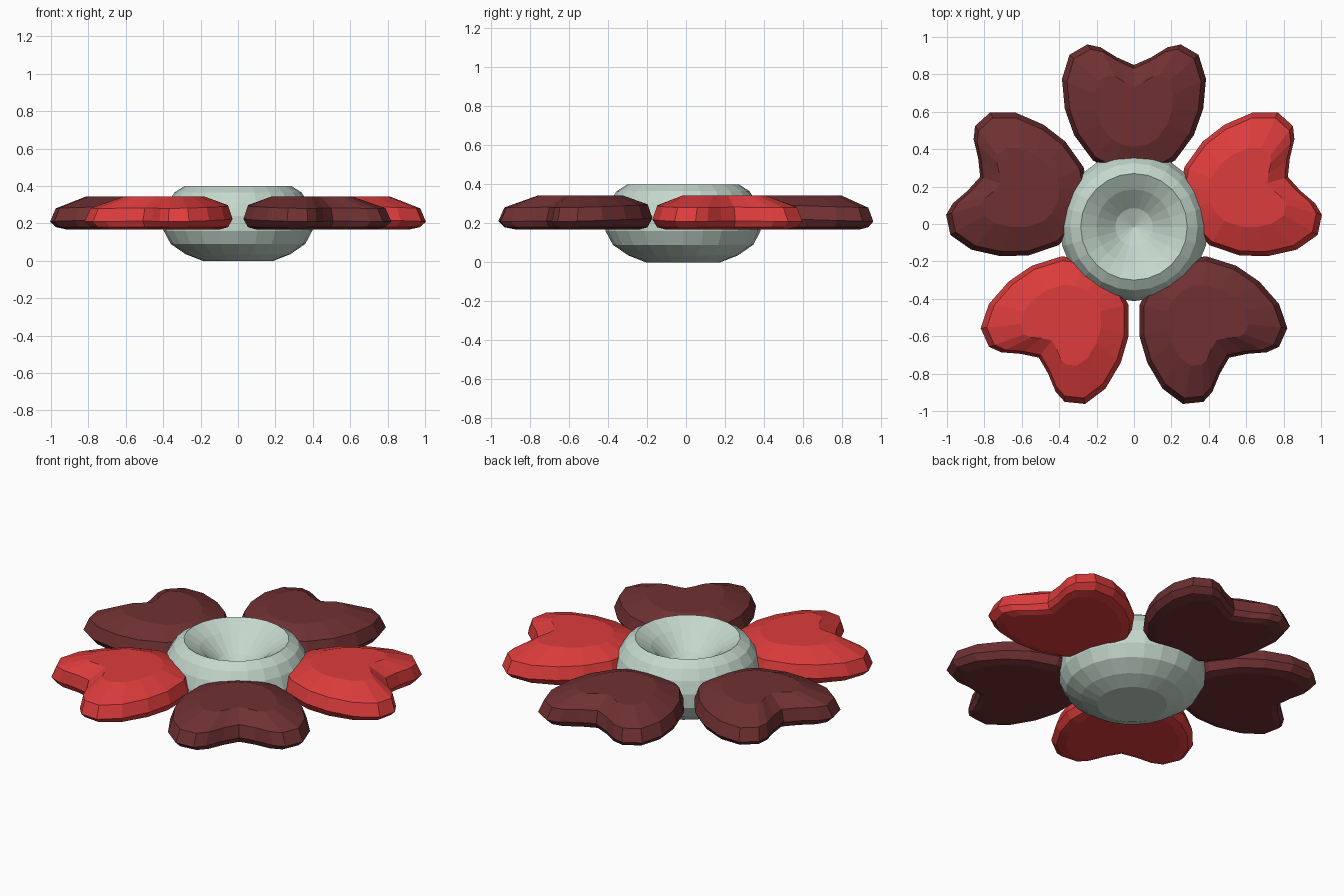
import bpy, bmesh, math

if "Cube" in bpy.data.objects:
    bpy.data.objects.remove(bpy.data.objects["Cube"])

CY = -0.015  # flower centre in y


def material(name, rgb):
    m = bpy.data.materials.new(name)
    m.diffuse_color = (*rgb, 1)
    m.use_nodes = True
    m.node_tree.nodes["Principled BSDF"].inputs["Base Color"].default_value = m.diffuse_color
    return m


red = material("bright_red", (0.72, 0.045, 0.045))
maroon = material("dark_maroon", (0.16, 0.03, 0.032))
sage = material("pale_sage", (0.55, 0.68, 0.60))


def finish(bm, name, mat):
    bmesh.ops.recalc_face_normals(bm, faces=bm.faces)
    mesh = bpy.data.meshes.new(name)
    bm.to_mesh(mesh)
    bm.free()
    mesh.materials.append(mat)
    ob = bpy.data.objects.new(name, mesh)
    ob.location.y = CY
    bpy.context.collection.objects.link(ob)
    return ob


def loft(bm, rings):
    for a, b in zip(rings, rings[1:]):
        n = len(a)
        for i in range(n):
            j = (i + 1) % n
            bm.faces.new((a[i], a[j], b[j], b[i]))


# Centre: turned cushion with a dished top
profile = [(0.19, 0.0), (0.28, 0.035), (0.36, 0.09), (0.397, 0.16), (0.397, 0.24),
           (0.375, 0.31), (0.34, 0.365), (0.285, 0.4), (0.2, 0.35), (0.1, 0.265)]
N = 24
bm = bmesh.new()
rings = [[bm.verts.new((r * math.cos(math.tau * i / N), r * math.sin(math.tau * i / N), z))
          for i in range(N)] for r, z in profile]
loft(bm, rings)
bm.faces.new(rings[0])
tip = bm.verts.new((0, 0, 0.225))
for i in range(N):
    bm.faces.new((rings[-1][i], rings[-1][(i + 1) % N], tip))
finish(bm, "flower_centre", sage)

# Petals: mirrored heart outline, lofted through bevelled rings
half = [(0.12, 0.30), (0.22, 0.355), (0.32, 0.49), (0.37, 0.63), (0.385, 0.79),
        (0.345, 0.92), (0.25, 0.975), (0.18, 0.96), (0.09, 0.905)]
outline = [(0, 0.28)] + half + [(0, 0.865)] + [(-x, y) for x, y in reversed(half)]
layers = [(0.80, 0.168), (0.93, 0.18), (1.0, 0.22), (0.93, 0.29), (0.55, 0.343)]


def petal(name, angle, mat):
    bm = bmesh.new()
    a = angle - math.pi / 2
    c, s = math.cos(a), math.sin(a)
    rings = []
    for scale, z in layers:
        ring = []
        for x, y in outline:
            px, py = x * scale, 0.61 + (y - 0.61) * scale
            # upper layers droop slightly towards the tip
            dz = 0.03 * (0.61 - py) if 0.2 < z < 0.34 else 0
            ring.append(bm.verts.new((px * c - py * s, px * s + py * c, z + dz)))
        rings.append(ring)
    loft(bm, rings)
    bm.faces.new(rings[0])
    bm.faces.new(rings[-1])
    finish(bm, name, mat)


for k, mat in enumerate([red, maroon, maroon, red, maroon]):
    petal(f"petal_{k + 1}", math.radians(18 + 72 * k), mat)
